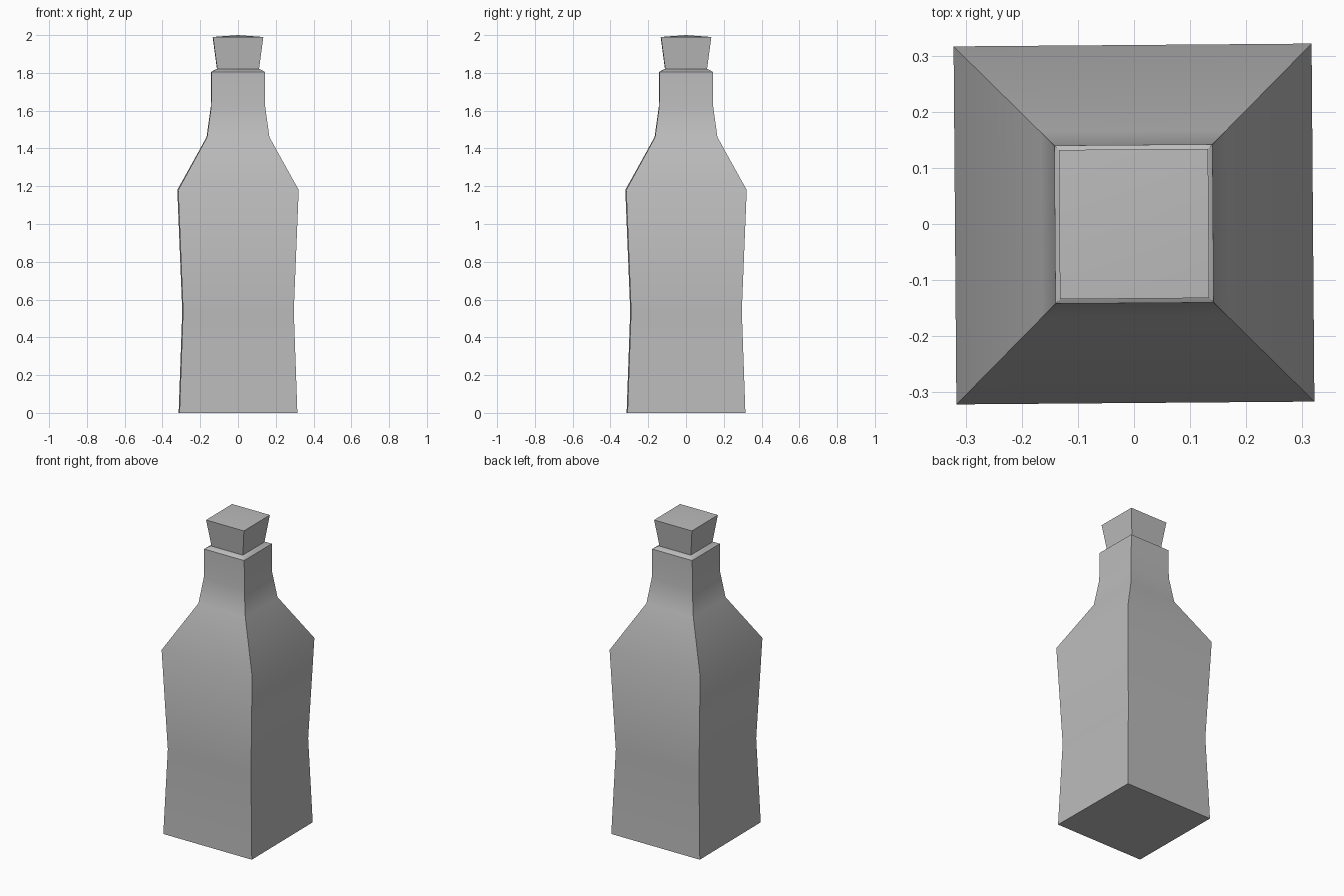
import bpy, bmesh, math

old = bpy.data.objects.get("Cube")
if old:
    bpy.data.objects.remove(old, do_unlink=True)

grey = bpy.data.materials.new("plain grey")
grey.use_nodes = True
color = (0.5, 0.5, 0.5, 1)
grey.diffuse_color = color
grey.node_tree.nodes["Principled BSDF"].inputs["Base Color"].default_value = color


def square_loft(name, profile, crown=0):
    """Stack square rings of (half width, height), with closed ends."""
    bm = bmesh.new()
    corners = ((-1, -1), (1, -1), (1, 1), (-1, 1))
    rings = [[bm.verts.new((x * w, y * w, z)) for x, y in corners] for w, z in profile]
    for low, high in zip(rings, rings[1:]):
        for i in range(4):
            j = (i + 1) % 4
            bm.faces.new((low[i], low[j], high[j], high[i]))
    bm.faces.new(rings[0][::-1])
    cap = bm.faces.new(rings[-1])
    if crown:
        top = bmesh.ops.poke(bm, faces=[cap])["verts"][0]
        top.co.z += crown
    mesh = bpy.data.meshes.new(name)
    bm.to_mesh(mesh)
    bm.free()
    mesh.materials.append(grey)
    obj = bpy.data.objects.new(name, mesh)
    bpy.context.collection.objects.link(obj)
    obj.rotation_euler.z = math.radians(0.45)
    bpy.ops.object.select_all(action="DESELECT")
    obj.select_set(True)
    bpy.context.view_layer.objects.active = obj
    bpy.ops.object.shade_smooth_by_angle(angle=math.radians(40))
    return obj


# Bottle: waisted body, sloping shoulder, neck and shallow bevelled lip
square_loft("bottle", [(0.312, 0), (0.293, 0.54), (0.319, 1.18), (0.165, 1.46),
                       (0.143, 1.62), (0.141, 1.805), (0.115, 1.82)])

# Stopper: tapered block with a faintly crowned top
square_loft("stopper", [(0.108, 1.80), (0.133, 1.99)], crown=0.01)
